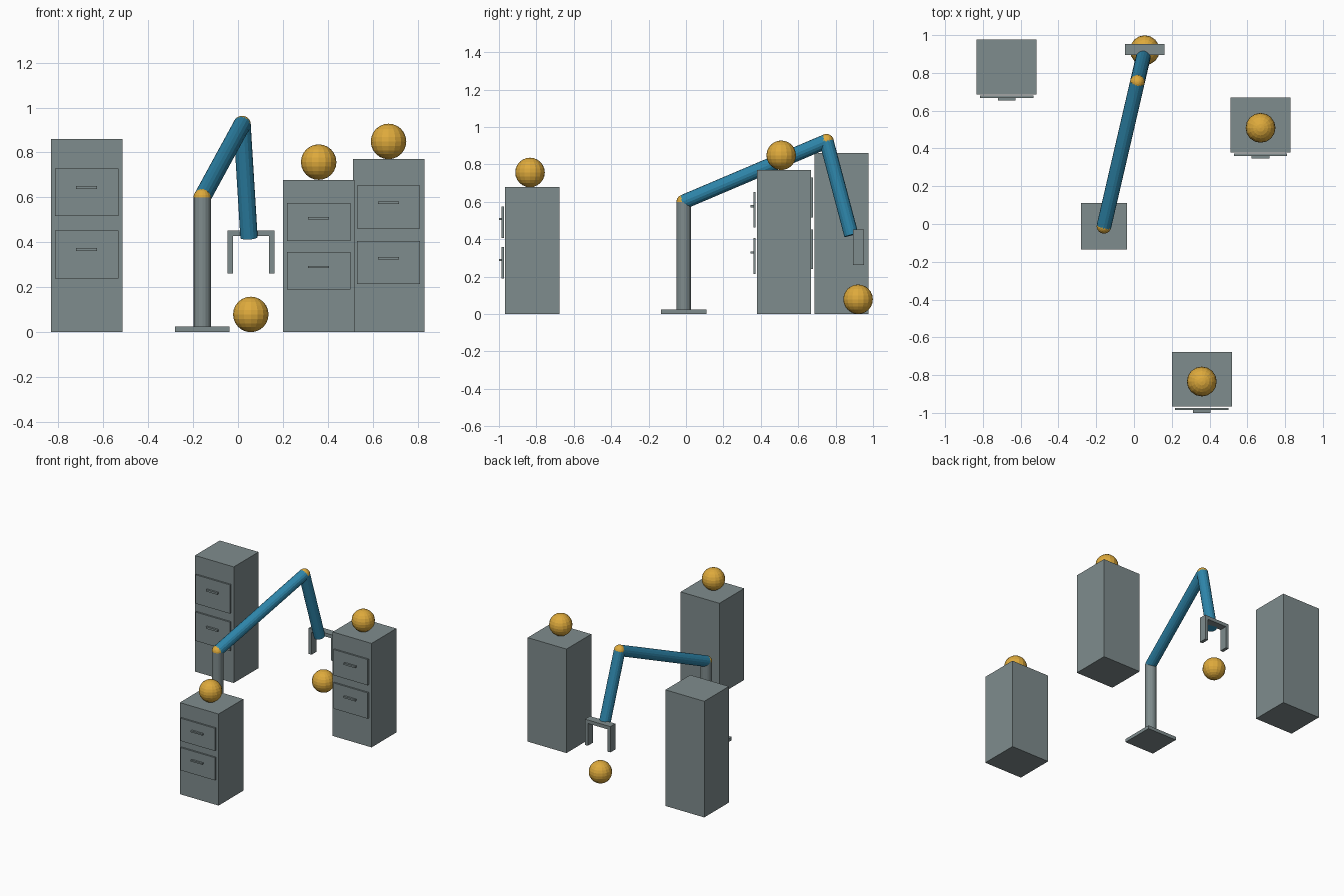
import bpy
import math
from mathutils import Vector

if "Cube" in bpy.data.objects:
    bpy.data.objects.remove(bpy.data.objects["Cube"])


def material(name, rgb):
    lin = [((c / 255 + 0.055) / 1.055) ** 2.4 for c in rgb]
    m = bpy.data.materials.new(name)
    m.diffuse_color = (*lin, 1)
    m.use_nodes = True
    m.node_tree.nodes["Principled BSDF"].inputs["Base Color"].default_value = m.diffuse_color
    return m


GREY = material("steel grey", (127, 140, 141))
BLUE = material("arm blue", (46, 134, 171))
GOLD = material("ball gold", (222, 170, 60))


def finish(name, mat):
    ob = bpy.context.object
    ob.name = name
    ob.data.materials.append(mat)
    return ob


def box(name, x, y, z, mat=GREY):
    """Box from (min, max) pairs on each axis."""
    bpy.ops.mesh.primitive_cube_add(size=1, location=[sum(r) / 2 for r in (x, y, z)])
    ob = finish(name, mat)
    ob.scale = [r[1] - r[0] for r in (x, y, z)]
    bpy.ops.object.transform_apply(location=False, rotation=False, scale=True)
    return ob


def ball(name, loc, r):
    bpy.ops.mesh.primitive_uv_sphere_add(segments=16, ring_count=12, radius=r, location=loc)
    return finish(name, GOLD)


def rod(name, a, b, r, mat):
    a, b = Vector(a), Vector(b)
    d = b - a
    bpy.ops.mesh.primitive_cylinder_add(vertices=16, radius=r, depth=d.length,
                                        location=(a + b) / 2)
    ob = finish(name, mat)
    ob.rotation_euler = d.to_track_quat('Z', 'Y').to_euler()
    return ob


# Cabinets with two thin drawer fronts and handles, scaled with height
def cabinet(name, cx, front, h):
    box(name + "_body", (cx - 0.159, cx + 0.159), (front, front + 0.29), (0, h))
    for label, lo, hi, grip in (("upper", 0.6, 0.848, 0.748), ("lower", 0.279, 0.527, 0.428)):
        box(f"{name}_{label}_drawer", (cx - 0.141, cx + 0.141),
            (front - 0.019, front - 0.007), (lo * h, hi * h))
        box(f"{name}_{label}_handle", (cx - 0.047, cx + 0.047),
            (front - 0.033, front - 0.019), ((grip - 0.008) * h, (grip + 0.008) * h))


cabinet("left_cabinet", -0.674, 0.686, 0.86)
cabinet("front_cabinet", 0.359, -0.967, 0.678)
cabinet("right_cabinet", 0.67, 0.379, 0.77)

# Loose balls
R = 0.079
ball("front_ball", (0.359, -0.834, 0.678 + R), R)
ball("right_ball", (0.67, 0.509, 0.77 + R), R)
ball("floor_ball", (0.057, 0.92, R), R)

# Robot arm
shoulder = (-0.159, -0.012, 0.6)
elbow = (0.018, 0.751, 0.924)
wrist = (0.049, 0.884, 0.422)
box("arm_base", (-0.281, -0.037), (-0.134, 0.11), (0, 0.025))
rod("arm_post", (-0.159, -0.012, 0.02), shoulder, 0.039, GREY)
rod("upper_arm", shoulder, elbow, 0.039, BLUE)
rod("forearm", elbow, wrist, 0.039, BLUE)
ball("shoulder_joint", shoulder, 0.039)
ball("elbow_joint", elbow, 0.039)

# Gripper
gy = (0.894, 0.952)
box("gripper_bar", (-0.047, 0.162), gy, (0.427, 0.453))
box("gripper_left_finger", (-0.047, -0.023), gy, (0.262, 0.427))
box("gripper_right_finger", (0.138, 0.162), gy, (0.262, 0.427))
